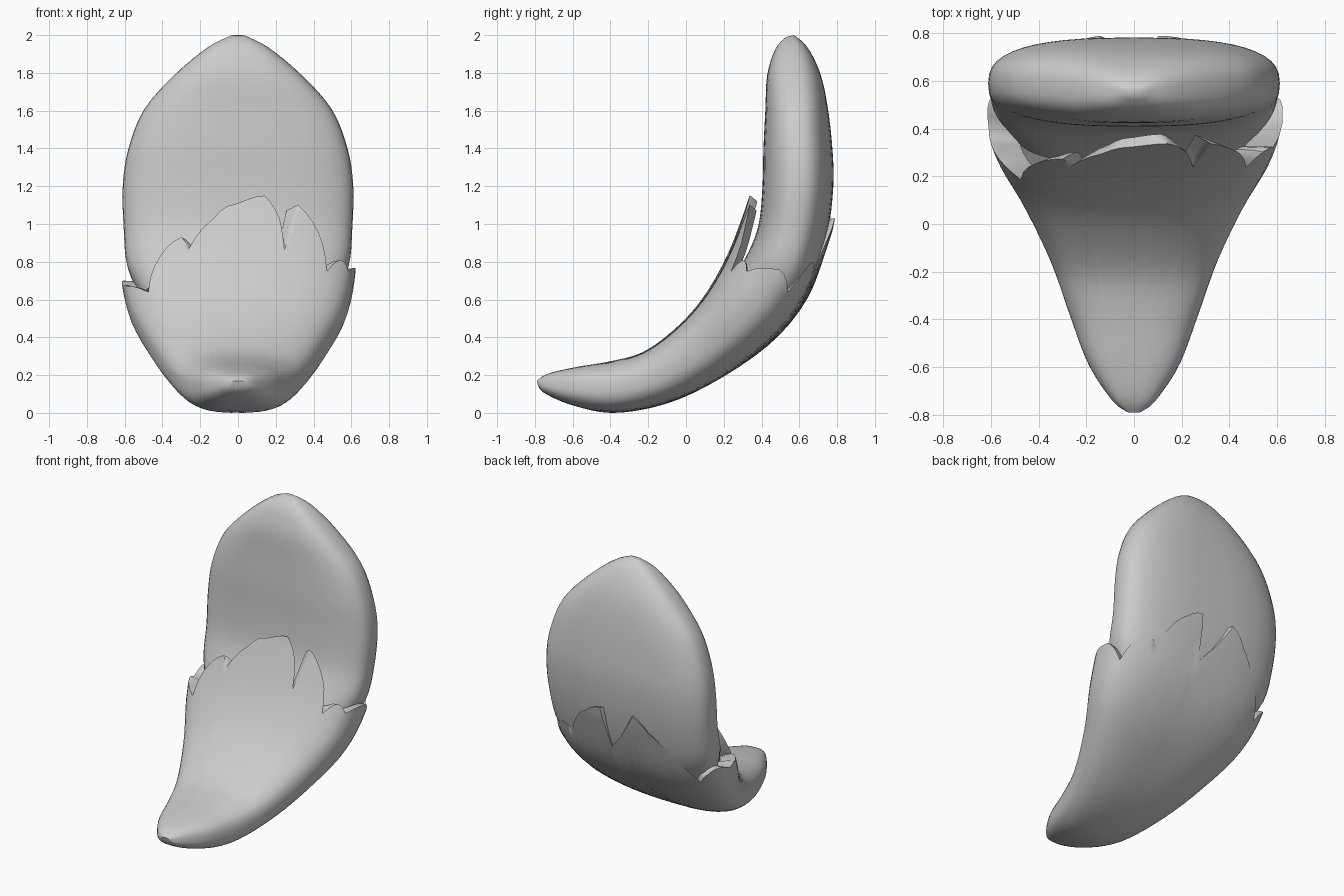
import bpy, bmesh
from math import cos, sin, acos, radians, copysign, pi

if "Cube" in bpy.data.objects:
    bpy.data.objects.remove(bpy.data.objects["Cube"])

# Stations: inner y, z, outer y, z, half width
SHEATH = [(-.79, .17, -.785, .15, .03), (-.73, .208, -.75, .105, .09),
          (-.58, .243, -.6, .04, .19), (-.38, .277, -.38, .0, .27),
          (-.2, .335, -.1, .05, .35), (0, .5, .17, .175, .46),
          (.13, .67, .45, .37, .57), (.23, .86, .64, .6, .62),
          (.295, 1.03, .745, .87, .63), (.335, 1.15, .79, 1.03, .63),
          (.36, 1.3, .81, 1.25, .63)]
NAIL = [(.25, .72, .55, .5, .5), (.33, .85, .68, .7, .585),
        (.385, 1.0, .75, .95, .605), (.405, 1.2, .78, 1.2, .61),
        (.41, 1.4, .775, 1.4, .58), (.42, 1.6, .75, 1.62, .495),
        (.43, 1.79, .71, 1.8, .33), (.475, 1.93, .64, 1.94, .16),
        (.53, 1.99, .57, 2.0, .04)]


def station(table, t):
    """Catmull-Rom blend of the station table."""
    n = len(table) - 1
    i = max(0, min(int(t), n - 1))
    f = t - i
    a, b, c, d = (table[max(0, min(k, n))] for k in (i - 1, i, i + 1, i + 2))
    return [q + .5 * f * (r - p + f * (2 * p - 5 * q + 4 * r - s + f * (3 * (q - r) + s - p)))
            for p, q, r, s in zip(a, b, c, d)]


def point(table, ang, t, scale=1.0):
    """Point on a rounded-box section; +90 degrees is the back."""
    iy, iz, oy, oz, w = station(table, t)
    c = copysign(abs(cos(ang)) ** .75, cos(ang)) * scale
    s = copysign(abs(sin(ang)) ** .75, sin(ang)) * scale
    return (w * c, (iy + oy) / 2 + s * (oy - iy) / 2, (iz + oz) / 2 + s * (oz - iz) / 2)


def skin(name, rings, caps):
    bm = bmesh.new()
    vs = [[bm.verts.new(p) for p in r] for r in rings]
    n = len(vs[0])
    for a, b in zip(vs, vs[1:]):
        for i in range(n):
            bm.faces.new((a[i], a[(i + 1) % n], b[(i + 1) % n], b[i]))
    for k in caps:
        bm.faces.new(vs[k])
    bmesh.ops.recalc_face_normals(bm, faces=bm.faces)
    me = bpy.data.meshes.new(name)
    bm.to_mesh(me)
    bm.free()
    ob = bpy.data.objects.new(name, me)
    bpy.context.collection.objects.link(ob)
    bpy.context.view_layer.objects.active = ob
    ob.select_set(True)
    bpy.ops.object.shade_smooth_by_angle(angle=radians(50))
    ob.select_set(False)


# Smooth nail
angles = [2 * pi * i / 48 for i in range(48)]
skin("nail", [[point(NAIL, a, k / 4) for a in angles] for k in range(33)], (0, -1))

# Torn rim heights: (x, z) across the front, then (degrees, z) round the back
FRONT = [(-.52, .64), (-.42, .83), (-.30, .93), (-.27, .86), (-.13, 1.03), (0, 1.11),
         (.14, 1.15), (.22, 1.03), (.25, .86), (.32, 1.10), (.43, .95), (.49, .75), (.55, .81), (.6, .75)]
BACK = [(5, .76), (27, .64), (42, .78), (52, .79), (58, .74), (66, .88), (76, .98),
        (85, 1.03), (87, .74), (98, 1.03), (107, .93), (120, .78), (140, .59), (150, .66),
        (166, .7), (180, .66), (194, .67)]
rim = [(-acos(copysign((abs(x) / .63) ** (4 / 3), x)), z) for x, z in FRONT]
rim += [(radians(a), z) for a, z in BACK]

# Subdivide the rim, then find where each column reaches its height
columns = []
for i, (a, z) in enumerate(rim):
    b, y = rim[i + 1] if i + 1 < len(rim) else (rim[0][0] + 2 * pi, rim[0][1])
    m = 3
    for k in range(m):
        f = k / m
        ang, height = a + (b - a) * f, z + (y - z) * f + .05 * f * (1 - f)
        lo, hi = 3.0, 10.0
        for _ in range(25):
            t = (lo + hi) / 2
            if point(SHEATH, ang, t)[2] < height:
                lo = t
            else:
                hi = t
        columns.append((ang, t))

# Sheath with a thin lip folding back towards the nail
rings = [[point(SHEATH, a, t * k / 28) for a, t in columns] for k in range(29)]
rings.append([point(SHEATH, a, t - .02, .93) for a, t in columns])
rings.append([point(SHEATH, a, t - .15, .8) for a, t in columns])
skin("sheath", rings, (0,))
